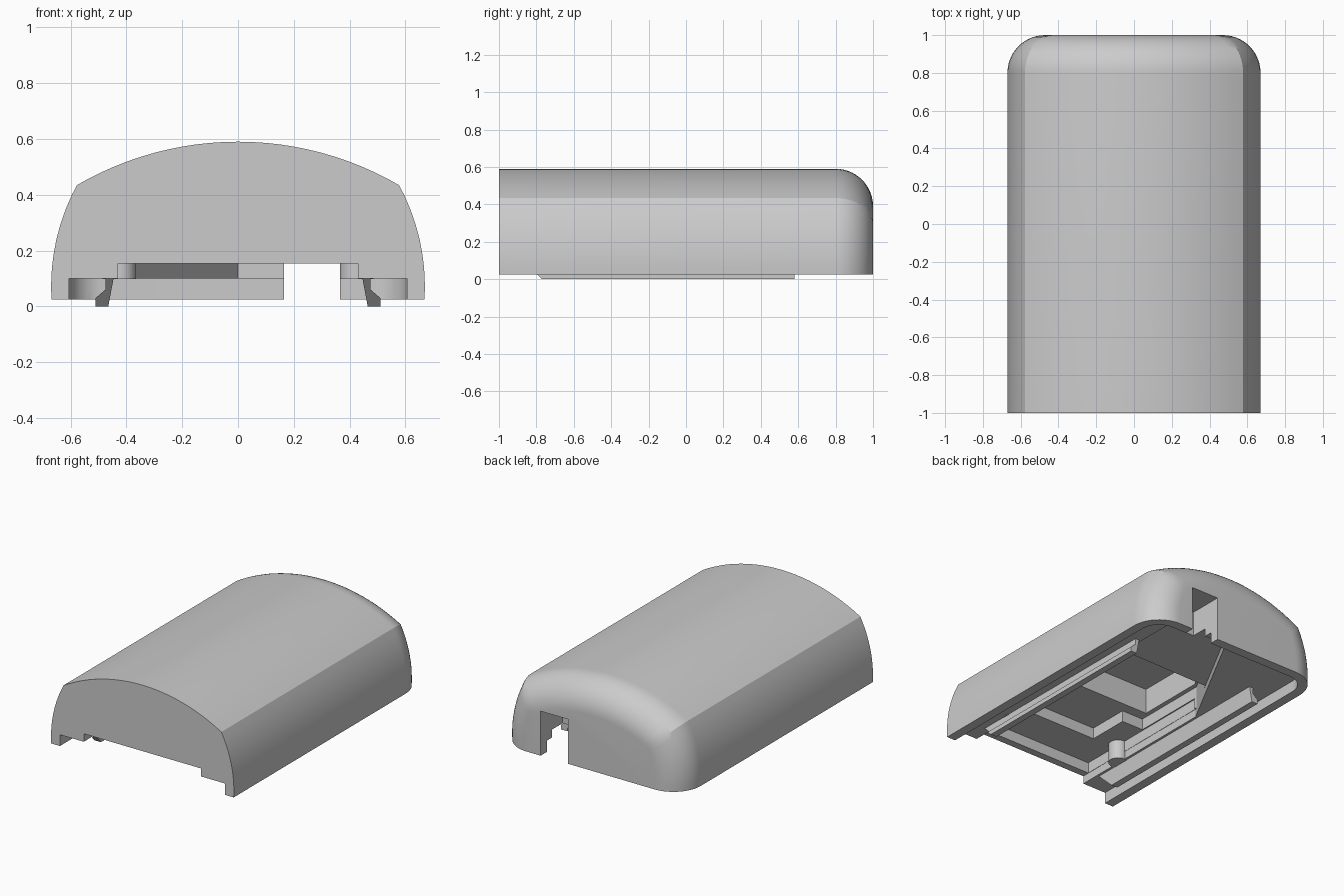
import bpy, bmesh, math
from mathutils import Vector
from mathutils.geometry import intersect_sphere_sphere_2d

scene_cube = bpy.data.objects.get("Cube")
if scene_cube:
    bpy.data.objects.remove(scene_cube, do_unlink=True)

grey = bpy.data.materials.new("plain_grey")
grey.use_nodes = True
grey.diffuse_color = (0.6, 0.6, 0.6, 1)
grey.node_tree.nodes["Principled BSDF"].inputs["Base Color"].default_value = (0.6, 0.6, 0.6, 1)


def loft(name, rings):
    """Closed solid through matching rings of points."""
    bm = bmesh.new()
    loops = [[bm.verts.new(p) for p in ring] for ring in rings]
    for a, b in zip(loops, loops[1:]):
        for i in range(len(a)):
            j = (i + 1) % len(a)
            bm.faces.new((a[i], a[j], b[j], b[i]))
    bm.faces.new(loops[0])
    bm.faces.new(loops[-1])
    bmesh.ops.recalc_face_normals(bm, faces=bm.faces)
    mesh = bpy.data.meshes.new(name)
    bm.to_mesh(mesh)
    bm.free()
    mesh.materials.append(grey)
    obj = bpy.data.objects.new(name, mesh)
    bpy.context.collection.objects.link(obj)
    return obj


def prism(name, outline, z0, z1):
    return loft(name, [[(x, y, z) for x, y in outline] for z in (z0, z1)])


def box(x0, x1, y0, y1):
    return [(x0, y0), (x1, y0), (x1, y1), (x0, y1)]


def arc(cx, cy, r, start, end, n):
    return [(cx + r * math.cos(start + (end - start) * i / n),
             cy + r * math.sin(start + (end - start) * i / n)) for i in range(n + 1)]


def activate(obj):
    bpy.ops.object.select_all(action="DESELECT")
    obj.select_set(True)
    bpy.context.view_layer.objects.active = obj


BOTTOM, FILLET = 0.025, 0.2
TOP_C, TOP_R = Vector((0, -0.559)), 1.149
SIDE_C, SIDE_R = Vector((-0.095, 0.07)), 0.765


def section(y, inset):
    """Domed cross-section, offset inwards by inset."""
    rt, rs = TOP_R - inset, SIDE_R - inset
    crest = max(intersect_sphere_sphere_2d(TOP_C, rt, SIDE_C, rs), key=lambda p: p.x)
    low = math.asin((BOTTOM - SIDE_C.y) / rs)
    high = math.atan2(crest.y - SIDE_C.y, crest.x - SIDE_C.x)
    side = arc(SIDE_C.x, SIDE_C.y, rs, low, high, 10)
    a = math.atan2(crest.y - TOP_C.y, crest.x)
    dome = arc(0, TOP_C.y, rt, a, math.pi - a, 24)
    left = [(-x, z) for x, z in reversed(side)]
    return [(x, y, z) for x, z in side + dome[1:-1] + left]


# Domed shell with a rounded back edge
rings = [section(-1, 0)]
for i in range(15):
    t = math.pi / 2 * i / 14
    rings.append(section(1 - FILLET + FILLET * math.sin(t), FILLET * (1 - math.cos(t))))
shell = loft("shell", rings)

# Recesses in the underside, from the wide lid seat to the deep pocket
r = 0.13
seat = ([(-0.605, -1.1), (0.605, -1.1)]
        + arc(0.605 - r, 0.935 - r, r, 0, math.pi / 2, 8)
        + arc(-0.605 + r, 0.935 - r, r, math.pi / 2, math.pi, 8))
chamber = [(-0.43, -1.1), (0.43, -1.1), (0.43, 0.88), (0, 0.88), (-0.43, 0.08)]
step = [(-0.26, -0.7), (0.26, -0.7), (0.26, -0.42), (0.42, -0.42),
        (0.42, 0.35), (-0.29, 0.34), (-0.42, 0.1), (-0.42, -0.42), (-0.26, -0.42)]
pocket = [(-0.39, -0.35), (0.39, -0.35), (0.39, 0.3), (-0.29, 0.3), (-0.39, 0.12)]
cutters = [
    prism("seat_cutter", seat, -0.1, 0.1),
    prism("chamber_cutter", chamber, -0.08, 0.153),
    prism("front_bay_cutter", box(-0.428, 0.428, -0.95, 0.08), -0.06, 0.225),
    prism("step_cutter", step, -0.04, 0.3),
    prism("pocket_cutter", pocket, -0.02, 0.47),
    prism("notch_cutter", box(0.165, 0.365, 0.77, 1.1), -0.12, 0.32),
]
activate(shell)
for cutter in cutters:
    cutter.hide_render = True
    mod = shell.modifiers.new("cut", "BOOLEAN")
    mod.operation = "DIFFERENCE"
    mod.solver = "EXACT"
    mod.object = cutter
    bpy.ops.object.modifier_apply(modifier=mod.name)
for cutter in cutters:
    bpy.data.objects.remove(cutter, do_unlink=True)
bpy.ops.object.shade_smooth_by_angle(angle=math.radians(25))

# Clip rails with sloped front ends and round bosses, one of each per side
rail = [(0.465, 0), (0.51, 0), (0.51, 0.03), (0.475, 0.06), (0.475, 0.105), (0.445, 0.105)]
for side, s in (("left", 1), ("right", -1)):
    front = [(s * x, -0.77 - z, z) for x, z in rail]
    back = [(s * x, 0.58, z) for x, z in rail]
    loft(side + "_clip_rail", [front, back])
    boss = prism(side + "_boss", arc(s * 0.425, -0.66, 0.06, 0, 2 * math.pi, 24)[:-1], 0.098, 0.24)
    activate(boss)
    bpy.ops.object.shade_smooth_by_angle(angle=math.radians(30))
